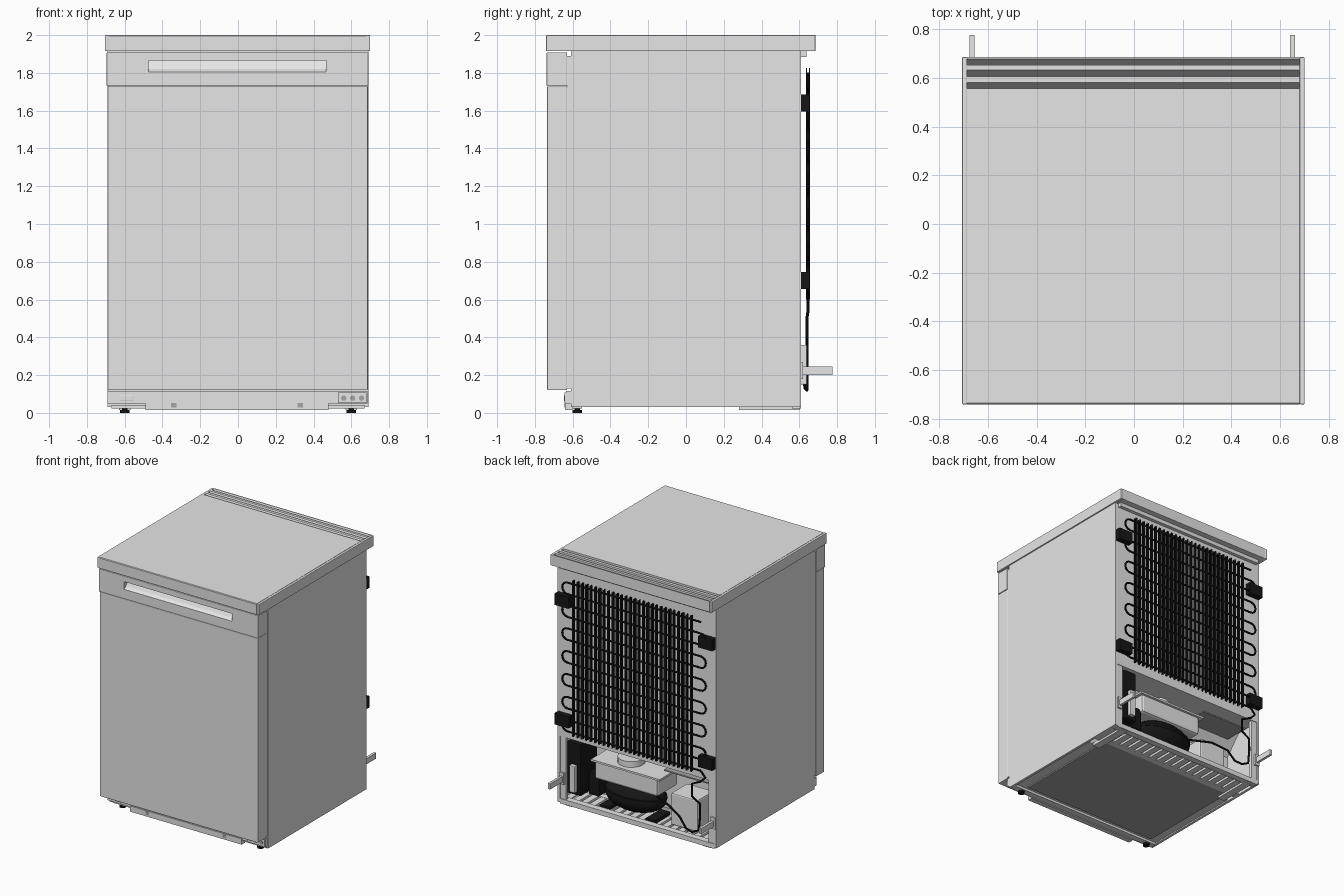
import bpy, bmesh, math
from mathutils import Vector

cube = bpy.data.objects.get("Cube")
if cube:
    bpy.data.objects.remove(cube, do_unlink=True)


def material(name, value):
    mat = bpy.data.materials.new(name)
    mat.use_nodes = True
    colour = (value, value, value, 1)
    mat.diffuse_color = colour
    mat.node_tree.nodes["Principled BSDF"].inputs["Base Color"].default_value = colour
    return mat


enamel = material("light grey enamel", 0.79)
charcoal = material("dark grey panel", 0.38)
black = material("black metal", 0.008)


def finish(name, bm, mat):
    bmesh.ops.recalc_face_normals(bm, faces=bm.faces[:])
    mesh = bpy.data.meshes.new(name)
    bm.to_mesh(mesh)
    bm.free()
    mesh.materials.append(mat)
    obj = bpy.data.objects.new(name, mesh)
    bpy.context.collection.objects.link(obj)
    return obj


def activate(obj):
    bpy.ops.object.select_all(action='DESELECT')
    obj.select_set(True)
    bpy.context.view_layer.objects.active = obj


def smooth(obj):
    activate(obj)
    bpy.ops.object.shade_smooth_by_angle()


def add_block(bm, x, y, z):
    verts = bmesh.ops.create_cube(bm, size=1)["verts"]
    for v in verts:
        for axis, (low, high) in enumerate((x, y, z)):
            v.co[axis] = low if v.co[axis] < 0 else high


def box(name, x, y, z, mat=enamel, bevel=0):
    bm = bmesh.new()
    add_block(bm, x, y, z)
    if bevel:
        bmesh.ops.bevel(bm, geom=bm.edges[:], offset=bevel, segments=2,
                        profile=0.5, affect='EDGES')
    return finish(name, bm, mat)


def blocks(name, ranges, mat):
    bm = bmesh.new()
    for x, y, z in ranges:
        add_block(bm, x, y, z)
    return finish(name, bm, mat)


def extrude(name, profile, x, mat=enamel):
    """Side profile of (y, z) points swept across the width."""
    bm = bmesh.new()
    face = bm.faces.new([bm.verts.new((x[0], y, z)) for y, z in profile])
    swept = bmesh.ops.extrude_face_region(bm, geom=[face])["geom"]
    moved = [g for g in swept if isinstance(g, bmesh.types.BMVert)]
    bmesh.ops.translate(bm, verts=moved, vec=(x[1] - x[0], 0, 0))
    return finish(name, bm, mat)


def cylinder(name, centre, radius, depth, mat, axis='Z'):
    bm = bmesh.new()
    bmesh.ops.create_cone(bm, cap_ends=True, segments=20, radius1=radius,
                          radius2=radius, depth=depth)
    obj = finish(name, bm, mat)
    obj.location = centre
    if axis == 'Y':
        obj.rotation_euler.x = math.pi / 2
    smooth(obj)
    return obj


def tube(name, points, radius, mat=black):
    curve = bpy.data.curves.new(name, 'CURVE')
    curve.dimensions = '3D'
    curve.bevel_depth = radius
    curve.bevel_resolution = 2
    curve.use_fill_caps = True
    spline = curve.splines.new('POLY')
    spline.points.add(len(points) - 1)
    for point, co in zip(spline.points, points):
        point.co = (*co, 1)
    curve.materials.append(mat)
    obj = bpy.data.objects.new(name, curve)
    bpy.context.collection.objects.link(obj)
    activate(obj)
    bpy.ops.object.convert(target='MESH')
    smooth(bpy.context.object)


# Cabinet with a machine bay cut out of its lower back
extrude("cabinet", [(-.61, .04), (.27, .04), (.27, .4), (.4, .55), (.61, .55),
                    (.61, 1.915), (-.61, 1.915)], (-.67, .67))
for side, x in (("left", (.67, .69)), ("right", (-.69, -.67))):
    box(side + "_side_panel", x, (-.61, .61), (.03, 1.915))
    inner = .62 if side == "left" else -.67
    box(side + "_bay_post", (inner, inner + .05), (.58, .605), (.04, .55))
box("back_lip", (-.66, .66), (.61, .638), (1.885, 1.915))

# Worktop with sawtooth air vents along the back
outline = [(-.74, 1.915), (-.74, 1.995), (-.735, 2)]
for y in (.555, .605, .652):
    outline += [(y, 2), (y, 1.945), (y + .026, 2)]
outline += [(.685, 2), (.685, 1.915)]
extrude("worktop", outline, (-.685, .68))
for side, x in (("left", (.68, .7)), ("right", (-.705, -.685))):
    box("worktop_" + side + "_edge", x, (-.74, .685), (1.915, 2), enamel, .004)

# Door, with a scooped grip in its upper panel
box("door", (-.69, .687), (-.735, -.63), (.12, 1.728), enamel, .004)
upper = box("door_upper_panel", (-.695, .69), (-.738, -.63), (1.73, 1.908), enamel, .004)
cutter = extrude("grip_cutter", [(-.78, 1.805), (-.738, 1.805), (-.715, 1.82),
                                 (-.69, 1.865), (-.78, 1.865)], (-.475, .465))
cutter.hide_render = True
cut = upper.modifiers.new("grip", 'BOOLEAN')
cut.object = cutter
cut.operation = 'DIFFERENCE'
cut.solver = 'EXACT'
activate(upper)
bpy.ops.object.modifier_apply(modifier=cut.name)
bpy.data.objects.remove(cutter, do_unlink=True)
box("door_gasket", (-.685, .685), (-.631, -.609), (.13, 1.89))

# Plinth, hinge plate and small cover
box("plinth", (-.69, .685), (-.635, -.6), (.05, .115))
box("plinth_strip", (-.49, .48), (-.64, -.6), (.015, .06))
box("plinth_cover", (-.625, -.555), (-.643, -.63), (.065, .095), enamel, .003)
box("hinge_plate", (.53, .68), (-.643, -.63), (.052, .108), enamel)
for i in range(3):
    cylinder("hinge_hole", (.56 + i * .047, -.643, .078), .014, .006, charcoal, 'Y')
for x in (-.34, .33):
    box("plinth_slot", (x - .015, x + .015), (-.642, -.635), (.028, .052), charcoal)

# Feet
for x in (-.6, .6):
    cylinder("front_foot", (x, -.575, .008), .025, .016, black)
    cylinder("foot_stem", (x, -.575, .028), .014, .03, black)
    box("rear_runner", (x - .03, x + .03), (.28, .6), (.014, .04))

# Underside panel, rim and grille
box("underside_panel", (-.6, .58), (-.52, .35), (.03, .042), charcoal)
for y in (-.6, .56):
    box("underside_rim", (-.67, .67), (y, y + .05), (.022, .06))
box("bay_floor_edge", (-.67, .67), (.35, .4), (.03, .05))
blocks("floor_grille", [((-.64 + i * .07, -.59 + i * .07), (.38, .58), (.03, .048))
                        for i in range(19)], enamel)

# Condenser coil
REAR = .646
ROWS, PITCH = 14, .09
path = []
for row in range(ROWS):
    z = 1.795 - row * PITCH
    sign = 1 if row % 2 == 0 else -1
    path.append((-sign * .58, REAR, z))
    if row < ROWS - 1:
        for step in range(9):
            angle = math.pi * step / 8
            path.append((sign * (.58 + .045 * math.sin(angle)), REAR,
                         z - PITCH / 2 * (1 - math.cos(angle))))
path.append((-.58, REAR, z)) if sign < 0 else path.append((.58, REAR, z))
tube("condenser_coil", path, .0075)
blocks("condenser_wires",
       [((x - .007, x + .007), (y - .002, y + .002), (.6, 1.825))
        for x in [-.5 + i * .038 for i in range(28)] for y in (REAR - .008, REAR + .008)],
       black)
for x in (-.625, .625):
    for z in (1.64, .7):
        box("condenser_bracket", (x - .06, x + .06), (.61, .655), (z - .045, z + .045), black)

# Compressor
bm = bmesh.new()
bmesh.ops.create_uvsphere(bm, u_segments=28, v_segments=16, radius=1)
bmesh.ops.scale(bm, vec=Vector((.25, .15, .12)), verts=bm.verts[:])
shell = finish("compressor", bm, black)
shell.location = (.12, .45, .18)
smooth(shell)
cylinder("compressor_seam", (.12, .45, .2), .153, .02, black).scale.x = 1.65
for x in (-.08, .32):
    box("compressor_mount", (x - .04, x + .04), (.37, .56), (.048, .075), black)
box("starter_box", (.38, .47), (.4, .54), (.12, .3), black, .01)

# Drip tray on the compressor
box("drip_tray", (-.15, .4), (.31, .57), (.27, .42), enamel, .02)
cylinder("drip_cup", (.16, .45, .44), .1, .06, enamel)
box("tray_rim", (-.18, .42), (.3, .585), (.41, .425))

# Control box, side housing and bay fittings
box("control_box", (.49, .61), (.4, .61), (.12, .53), black, .01)
box("control_cover", (.52, .57), (.6, .64), (.15, .36), enamel, .005)
box("terminal_housing", (-.45, -.22), (.3, .5), (.05, .3), enamel, .01)
box("bay_shelf", (-.6, -.2), (.36, .56), (.49, .5), charcoal)

# Refrigerant pipe from coil to compressor
tube("suction_pipe", [(-.1, .5, .24), (-.26, .58, .24), (-.38, .62, .2), (-.44, .63, .13),
                      (-.5, .64, .12), (-.56, .64, .15), (-.57, .64, .26), (-.57, .64, .36),
                      (-.5, .64, .4), (-.5, .64, .5), (-.58, REAR, .54), (-.62, REAR, .58),
                      (-.58, REAR, .625)], .008)

# Wall spacers
for x in (-.665, .65):
    box("wall_spacer", (x - .01, x + .01), (.6, .775), (.2, .245))
    box("spacer_base", (x - .02, x + .02), (.6, .62), (.18, .27))
